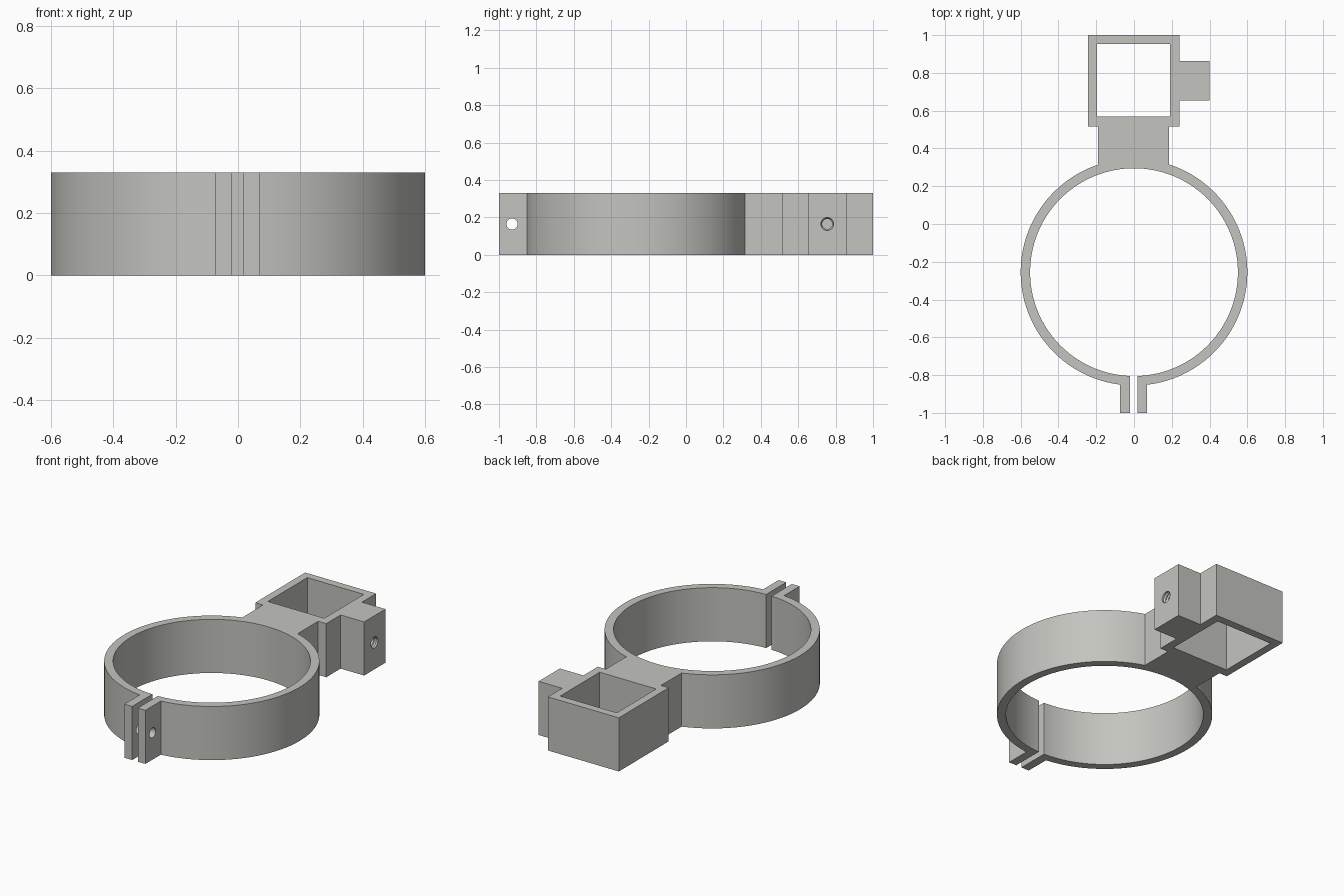
import bpy, bmesh, math
from mathutils import Matrix, Vector

if "Cube" in bpy.data.objects:
    bpy.data.objects.remove(bpy.data.objects["Cube"])

H = 0.33                      # height of the whole bracket
CY, R_OUT, R_IN = -0.255, 0.6, 0.55

grey = bpy.data.materials.new("light grey")
grey.diffuse_color = (0.55, 0.55, 0.52, 1)
grey.use_nodes = True
grey.node_tree.nodes["Principled BSDF"].inputs["Base Color"].default_value = grey.diffuse_color


def arc(r, x0, front0, x1, front1, n=64):
    """Points on the clamp circle between two x positions (front or back side)."""
    def ang(x, front):
        a = math.acos(x / r)
        return -a if front else a
    a0, a1 = ang(x0, front0), ang(x1, front1)
    # the left half runs through +-180 degrees
    if x0 < 0 and x1 < 0:
        a0, a1 = a0 % (2 * math.pi), a1 % (2 * math.pi)
    return [(r * math.cos(a0 + (a1 - a0) * i / n),
             CY + r * math.sin(a0 + (a1 - a0) * i / n)) for i in range(n + 1)]


def prism(name, pts, z0, z1):
    bm = bmesh.new()
    face = bm.faces.new([bm.verts.new((x, y, z0)) for x, y in pts])
    ext = bmesh.ops.extrude_face_region(bm, geom=[face])["geom"]
    bmesh.ops.translate(bm, vec=(0, 0, z1 - z0),
                        verts=[g for g in ext if isinstance(g, bmesh.types.BMVert)])
    bmesh.ops.recalc_face_normals(bm, faces=bm.faces)
    return finish(name, bm)


def lathe_x(name, profile, y, z, n=32):
    """Closed solid turned around an x-parallel axis; profile is (x, radius)."""
    bm = bmesh.new()
    rings = [[bm.verts.new((x, y + r * math.cos(2 * math.pi * i / n),
                            z + r * math.sin(2 * math.pi * i / n))) for i in range(n)]
             for x, r in profile]
    for a, b in zip(rings, rings[1:]):
        for i in range(n):
            bm.faces.new((a[i], a[(i + 1) % n], b[(i + 1) % n], b[i]))
    bm.faces.new(rings[0])
    bm.faces.new(rings[-1])
    bmesh.ops.recalc_face_normals(bm, faces=bm.faces)
    return finish(name, bm)


def finish(name, bm):
    me = bpy.data.meshes.new(name)
    bm.to_mesh(me)
    bm.free()
    me.materials.append(grey)
    ob = bpy.data.objects.new(name, me)
    bpy.context.collection.objects.link(ob)
    return ob


# Outline: split clamp ring, neck, square socket with side boss, two ears
outline = arc(R_OUT, 0.07, True, 0.185, False)
outline += [(0.185, 0.515), (0.24, 0.515), (0.24, 0.655), (0.4, 0.655),
            (0.4, 0.862), (0.24, 0.862), (0.24, 1.0), (-0.243, 1.0),
            (-0.243, 0.515), (-0.19, 0.515)]
outline += arc(R_OUT, -0.19, False, -0.073, True)
outline += [(-0.073, -1.0), (-0.02, -1.0)]
inner = arc(R_IN, 0.018, True, 0.0, False) + arc(R_IN, -0.0001, False, -0.02, True)[1:]
outline += inner[::-1]
outline += [(0.018, -1.0), (0.07, -1.0)]
bracket = prism("clamp_bracket", outline, 0, H)

# Cutters: square socket opening, bolt hole in the ears, threaded screw hole in the boss
socket = prism("socket_cutter", [(-0.195, 0.568), (0.19, 0.568),
                                 (0.19, 0.952), (-0.195, 0.952)], -0.1, H + 0.1)
bolt = lathe_x("bolt_hole_cutter", [(-0.2, 0.03), (0.2, 0.03)], -0.93, H / 2)
thread = [(0.15, 0.027)]
for i in range(11):
    x = 0.20 + i * 0.018
    thread += [(x, 0.027), (x + 0.009, 0.034)]
thread += [(0.45, 0.034)]
screw = lathe_x("screw_hole_cutter", thread, 0.755, H / 2)

for cutter in (socket, bolt, screw):
    cutter.hide_render = True
    cutter.hide_set(True)
    mod = bracket.modifiers.new(cutter.name, 'BOOLEAN')
    mod.operation = 'DIFFERENCE'
    mod.solver = 'EXACT'
    mod.object = cutter

# Apply the cuts, then smooth the curved walls
bpy.context.view_layer.update()
dg = bpy.context.evaluated_depsgraph_get()
bracket.data = bpy.data.meshes.new_from_object(bracket.evaluated_get(dg))
bracket.modifiers.clear()
for cutter in (socket, bolt, screw):
    bpy.data.objects.remove(cutter)
bpy.context.view_layer.objects.active = bracket
bracket.select_set(True)
bpy.ops.object.shade_smooth_by_angle(angle=math.radians(25))
